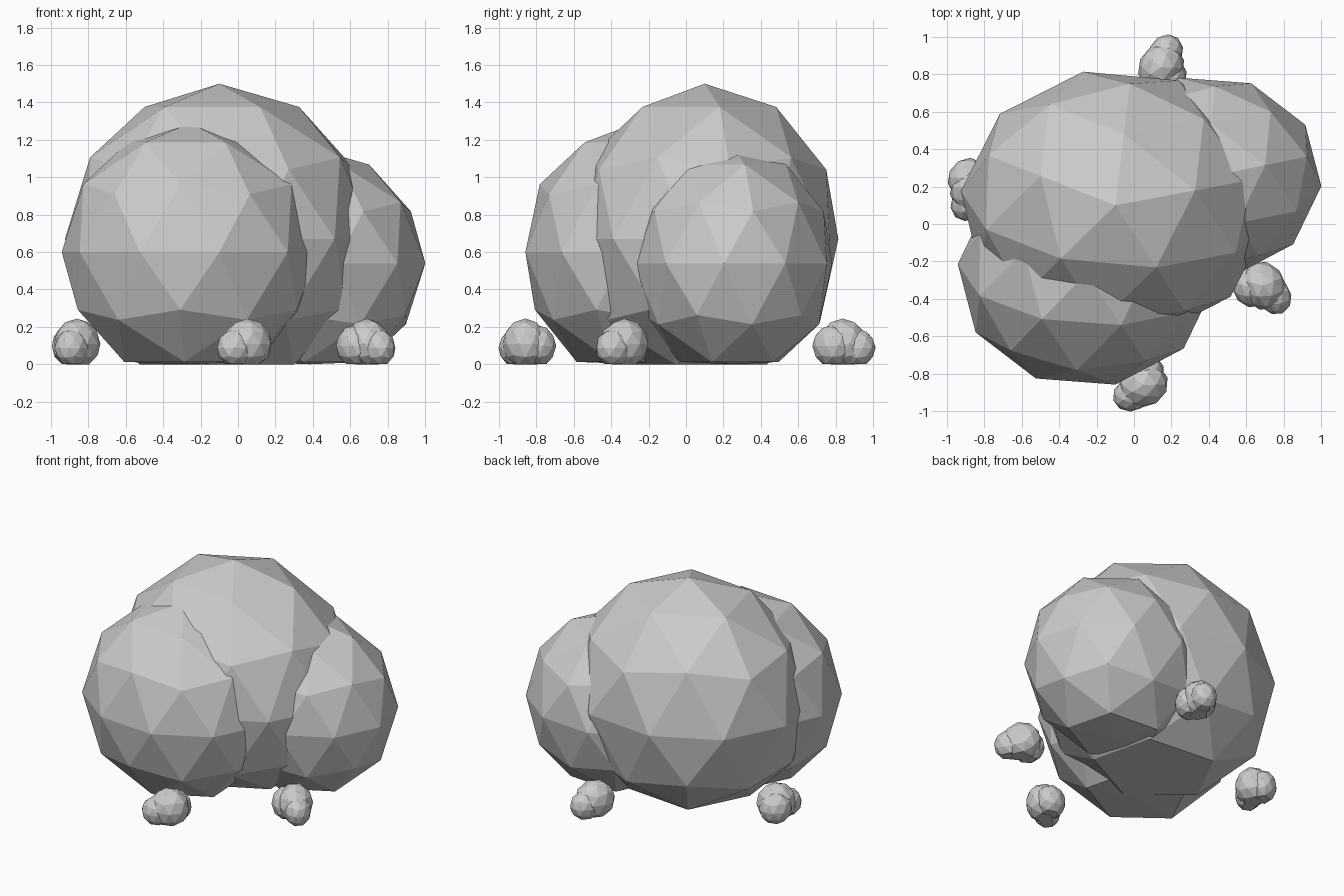
import bpy, bmesh
from math import radians
from mathutils import Matrix, Vector

if "Cube" in bpy.data.objects:
    bpy.data.objects.remove(bpy.data.objects["Cube"])

# Lobes of one boulder clump: (name, offset from the main lobe, centre height, radius, spin)
LOBES = [
    ("main_lobe", (0.0, 0.0), 0.67, 0.83, 12),
    ("front_lobe", (-0.155, -0.367), 0.60, 0.69, 13),
    ("right_lobe", (0.484, 0.15), 0.54, 0.62, 13),
]


def lobe(name, offset, height, radius, spin, place):
    """Low-poly ball, narrowed in depth, with its underside pressed flat on the ground."""
    bm = bmesh.new()
    bmesh.ops.create_icosphere(bm, subdivisions=2, radius=1)
    shape = (Matrix.Translation((offset[0], offset[1], height))
             @ Matrix.Diagonal((radius, radius * 0.88, radius, 1))
             @ Matrix.Rotation(radians(spin), 4, 'Z'))
    bm.transform(shape)
    for v in bm.verts:
        v.co.z = max(v.co.z, 0)
    bm.transform(place)
    mesh = bpy.data.meshes.new(name)
    bm.to_mesh(mesh)
    bm.free()
    bpy.context.collection.objects.link(bpy.data.objects.new(name, mesh))


def clump(name, x, y, size, turn):
    place = (Matrix.Translation((x, y, 0))
             @ Matrix.Rotation(radians(turn), 4, 'Z')
             @ Matrix.Scale(size, 4))
    for part, offset, height, radius, spin in LOBES:
        lobe(name + "_" + part, offset, height, radius, spin, place)


# Large boulder
clump("boulder", -0.10, 0.10, 1.0, 0)

# Small stones around its foot, turned copies of the boulder
clump("front_stone", 0.05, -0.86, 0.163, -158)
clump("right_stone", 0.69, -0.33, 0.163, -60)
clump("back_stone", 0.145, 0.838, 0.163, 55)
clump("left_stone", -0.86, 0.19, 0.163, -127)
